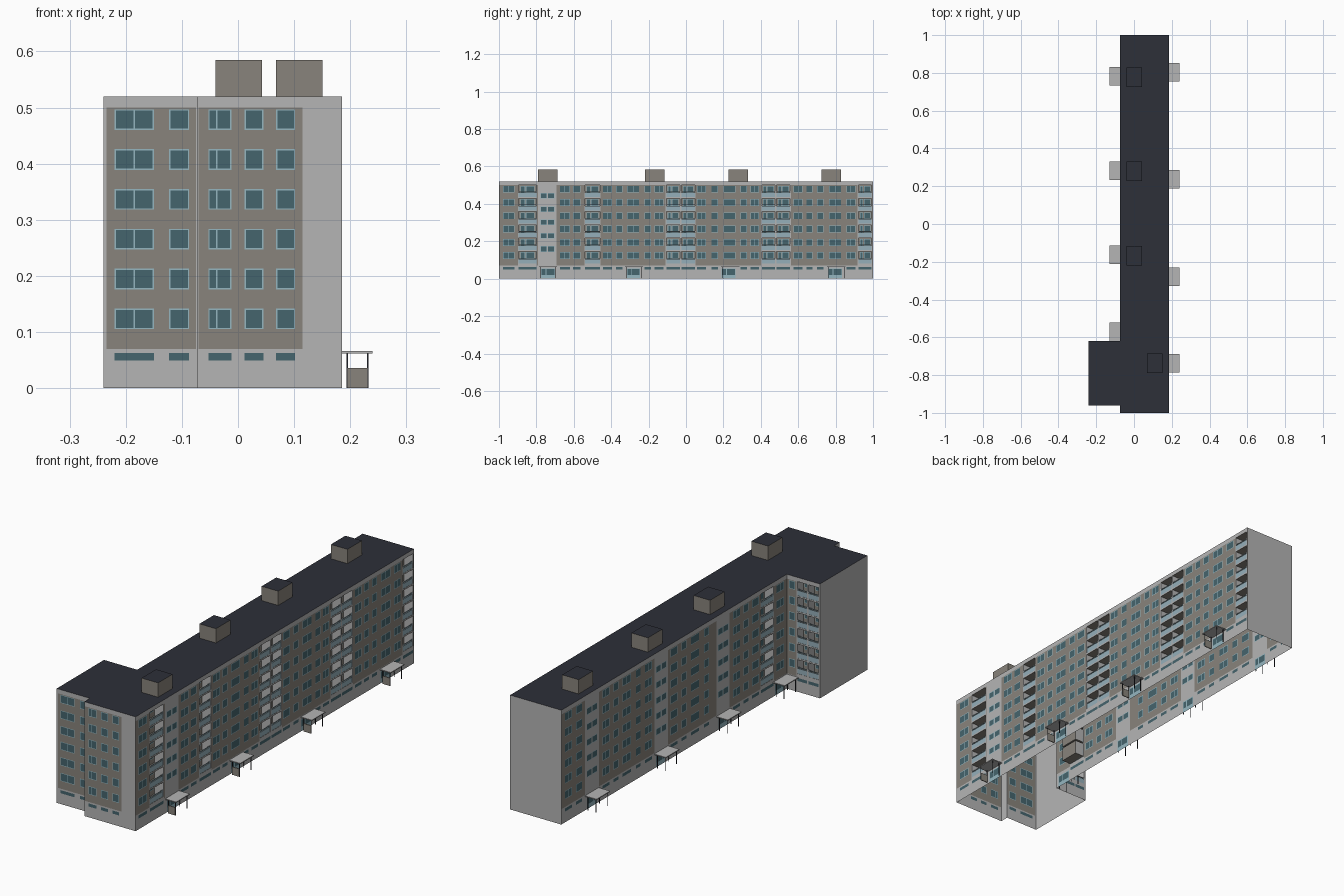
import bpy, bmesh
from mathutils import Vector

if "Cube" in bpy.data.objects:
    bpy.data.objects.remove(bpy.data.objects["Cube"])

COLORS = {
    "plaster": (0.46, 0.46, 0.46), "brown": (0.25, 0.23, 0.20), "glass": (0.06, 0.13, 0.155),
    "frame": (0.30, 0.47, 0.53), "rail": (0.30, 0.43, 0.49), "roof": (0.026, 0.029, 0.04),
}
NAMES = list(COLORS)
MATS = []
for n, c in COLORS.items():
    m = bpy.data.materials.new(n)
    m.diffuse_color = (*c, 1)
    m.use_nodes = True
    m.node_tree.nodes["Principled BSDF"].inputs["Base Color"].default_value = m.diffuse_color
    MATS.append(m)

H = 0.52                                   # roof height
PITCH = 0.071                              # storey height
FLOORS = range(6)


def finish(bm, name):
    me = bpy.data.meshes.new(name)
    bm.to_mesh(me)
    bm.free()
    for m in MATS:
        me.materials.append(m)
    ob = bpy.data.objects.new(name, me)
    bpy.context.collection.objects.link(ob)


def quad(bm, verts, mat, facing):
    f = bm.faces.new(verts)
    f.normal_update()
    if f.normal.dot(facing) < 0:
        f.normal_flip()
    f.material_index = NAMES.index(mat)


def box(bm, lo, hi, mat, top=None):
    r = bmesh.ops.create_cube(bm, size=1)
    for v in r["verts"]:
        v.co = [lo[i] + (v.co[i] + 0.5) * (hi[i] - lo[i]) for i in range(3)]
    for f in {f for v in r["verts"] for f in v.link_faces}:
        f.normal_update()
        f.material_index = NAMES.index(top if top and f.normal.z > 0.9 else mat)


# --- paint rectangles: (c0, c1, z0, z1, material), later ones cover earlier ones
def window(c0, c1, z0, z1, split=None):
    t = 0.0025
    out = [(c0, c1, z0, z1, "frame")]
    cuts = [c0] + ([c0 + (c1 - c0) * split] if split else []) + [c1]
    for i, (a, b) in enumerate(zip(cuts, cuts[1:])):
        l = t if i == 0 else t / 2
        r = t if b == c1 else t / 2
        out.append((a + l, b - r, z0 + t, z1 - t, "glass"))
    return out


def column(c0, c1, split=None):
    """Six storeys of one window plus its basement window."""
    out = [(c0, c1, 0.049, 0.063, "glass")]
    for i in FLOORS:
        out += window(c0, c1, 0.105 + PITCH * i, 0.142 + PITCH * i, split)
    return out


def stairwell(c0, c1):
    """Grey strip with paired landing windows."""
    out = [(c0, c1, 0.07, H, "plaster")]
    m = (c0 + c1) / 2
    for i in range(5):
        z = 0.144 + PITCH * i
        out += window(m - 0.037, m - 0.002, z, z + 0.03)
        out += window(m + 0.002, m + 0.037, z, z + 0.03)
    return out


def door(c0, c1):
    m = c0 + (c1 - c0) * 0.35
    return ([(c0 - 0.005, c1 + 0.005, 0, 0.063, "plaster"), (c0, c1, 0, 0.055, "frame")]
            + [(c0 + 0.003, m - 0.002, 0.02, 0.051, "glass"), (m + 0.003, c1 - 0.004, 0.02, 0.051, "glass")])


def wall(name, axis, fixed, sign, c0, c1, paint=(), loggias=(), depth=0.045):
    """Flat wall cut into coloured cells, with recessed loggias behind holes."""
    normal = Vector((0, sign, 0)) if axis == "x" else Vector((sign, 0, 0))
    along = Vector((1, 0, 0)) if axis == "x" else Vector((0, 1, 0))
    base = Vector((0, fixed, 0)) if axis == "x" else Vector((fixed, 0, 0))
    up = Vector((0, 0, 1))

    def pos(c, z, d=0):
        return base + along * c + normal * d + up * z

    paint = list(paint)
    for a, b in loggias:
        paint += [(a - 0.004, b + 0.004, 0.07, 0.5, "plaster"), (a, b, 0.049, 0.063, "glass")]
        paint += [(a, b, 0.082 + PITCH * i, 0.146 + PITCH * i, None) for i in FLOORS]
    us = sorted({round(max(c0, min(c1, v)), 4) for p in paint for v in p[:2]} | {c0, c1})
    zs = sorted({round(v, 4) for p in paint for v in p[2:4]} | {0, H})
    bm = bmesh.new()
    grid = [[bm.verts.new(pos(u, z)) for z in zs] for u in us]
    for i in range(len(us) - 1):
        u = (us[i] + us[i + 1]) / 2
        cover = [p for p in paint if p[0] < u < p[1]]
        for j in range(len(zs) - 1):
            z = (zs[j] + zs[j + 1]) / 2
            mat = "plaster"
            for p in cover:
                if p[2] < z < p[3]:
                    mat = p[4]
            if mat:
                quad(bm, (grid[i][j], grid[i + 1][j], grid[i + 1][j + 1], grid[i][j + 1]), mat, normal)

    def sheet(pts, mat, facing):
        quad(bm, [bm.verts.new(pos(*p)) for p in pts], mat, facing)

    def back(a, b, z0, z1, d, mat):
        sheet(((a, z0, d), (b, z0, d), (b, z1, d), (a, z1, d)), mat, normal)

    for a, b in loggias:
        w = b - a
        for i in FLOORS:
            z0, z1, d = 0.082 + PITCH * i, 0.146 + PITCH * i, -depth
            back(a, b, z0, z1, d, "brown")
            for z, n in ((z0, up), (z1, -up)):
                sheet(((a, z, 0), (b, z, 0), (b, z, d), (a, z, d)), "brown", n)
            for c, n in ((a, along), (b, -along)):
                sheet(((c, z0, 0), (c, z1, 0), (c, z1, d), (c, z0, d)), "plaster", n)
            # balcony door and window
            for s, e, lo in ((0.1, 0.36, 0.002), (0.4, 0.9, 0.023)):
                back(a + w * s, a + w * e, z0 + lo, z1 - 0.004, d + 0.001, "frame")
                back(a + w * s + 0.003, a + w * e - 0.003, z0 + lo + 0.003, z1 - 0.007, d + 0.002, "glass")
            # parapet panel and handrail
            for r0, r1 in ((0, 0.024), (0.027, 0.03)):
                p, q = pos(a, z0 + r0, -0.004), pos(b, z0 + r1, -0.001)
                box(bm, [min(x) for x in zip(p, q)], [max(x) for x in zip(p, q)], "rail")
    # drop unused grid points inside loggia openings
    bmesh.ops.delete(bm, geom=[v for v in bm.verts if not v.link_faces], context="VERTS")
    finish(bm, name)


def cladding(c0, c1):
    return [(c0, c1, 0.07, 0.5, "brown")]


def columns(items):
    return [p for it in items for p in column(*it)]


# --- right facade
right_cols = [(-.978, -.918, .5), (-.675, -.62, .5), (-.603, -.563), (-.445, -.395, .5), (-.375, -.34),
              (-.315, -.25, .5), (-.222, -.187), (-.168, -.12, .5), (.06, .108, .5), (.135, .17),
              (.2, .265, .5), (.292, .327), (.345, .39, .5), (.575, .623, .5), (.643, .676),
              (.7, .735), (.765, .83, .5), (.858, .905, .5)]
right_doors = [(-.775, -.7), (-.315, -.245), (.19, .265), (.76, .835)]
wall("right_facade", "y", 0.185, 1, -1, 1,
     cladding(-1, 1) + columns(right_cols) + stairwell(-.79, -.692)
     + [p for d in right_doors for p in door(*d)],
     [(-.895, -.8), (-.54, -.46), (-.105, -.032), (-.024, .048), (.405, .477), (.485, .557), (.922, .993)])

# --- left facade, facing the courtyard side
left_cols = [(.925, .975, .5), (.85, .895), (.655, .705, .5), (.59, .625), (.5, .56, .5), (.43, .465), (.35, .4, .5),
             (.165, .215, .5), (.1, .135), (.01, .07, .5), (-.06, -.025), (-.285, -.235, .5),
             (-.345, -.31), (-.42, -.37, .5), (-.6, -.545, .5)]
left_doors = [(.745, .815), (.25, .32), (-.2, -.13), (-.605, -.535)]
wall("left_facade", "y", -0.073, -1, -.62, 1,
     cladding(-.62, 1) + columns(left_cols)
     + stairwell(.73, .83) + stairwell(.235, .33) + stairwell(-.21, -.115)
     + [p for d in left_doors for p in door(*d)],
     [(-.525, -.435)])

# --- end walls and side wing
wall("front_end", "x", -1, -1, -.073, .185,
     cladding(-.07, .115) + columns([(-.053, -.012, .37), (.012, .045), (.068, .102)]))
wall("rear_end", "x", 1, 1, -.073, .185)
wall("front_return", "y", -.073, -1, -1, -.96)
wall("wing_front", "x", -.96, -1, -.24, -.073,
     cladding(-.234, -.075) + columns([(-.22, -.15, .5), (-.123, -.087)]))
wall("wing_side", "y", -.24, -1, -.96, -.62)
wall("wing_rear", "x", -.62, 1, -.24, -.073,
     cladding(-.235, -.073) + columns([(-.115, -.083)]), [(-.232, -.182), (-.176, -.126)])

# --- flat L-shaped roof
bm = bmesh.new()
outline = [(-.073, -1), (.185, -1), (.185, 1), (-.073, 1), (-.073, -.62), (-.24, -.62), (-.24, -.96), (-.073, -.96)]
quad(bm, [bm.verts.new((x, y, H)) for x, y in outline], "roof", Vector((0, 0, 1)))
finish(bm, "flat_roof")

# --- lift housings
for i, (x, y) in enumerate([(.068, -.79), (-.04, -.22), (-.04, .227), (-.04, .725)]):
    bm = bmesh.new()
    box(bm, (x, y, H), (x + .083, y + .104, .585), "brown", "roof")
    finish(bm, f"lift_housing_{i + 1}")


# --- entrance canopies with posts, and a low screen wall on the right side
def canopy(name, x0, x1, y, screen):
    bm = bmesh.new()
    s = 1 if x1 > x0 else -1
    box(bm, (min(x0, x1), y, .062), (max(x0, x1), y + .098, .066), "plaster")
    for px in (x0 + s * .01, x1 - s * .009):
        for py in (y + .008, y + .09):
            box(bm, (px - .0012, py - .0012, 0), (px + .0012, py + .0012, .062), "roof")
    if screen:
        box(bm, (x0 + .01, y + .006, 0), (x1 - .009, y + .01, .036), "brown")
    finish(bm, name)


for i, y in enumerate((-.787, -.327, .188, .755)):
    canopy(f"right_canopy_{i + 1}", .185, .24, y, True)
for i, y in enumerate((-.62, -.212, .234, .732)):
    canopy(f"left_canopy_{i + 1}", -.073, -.131, y, False)
